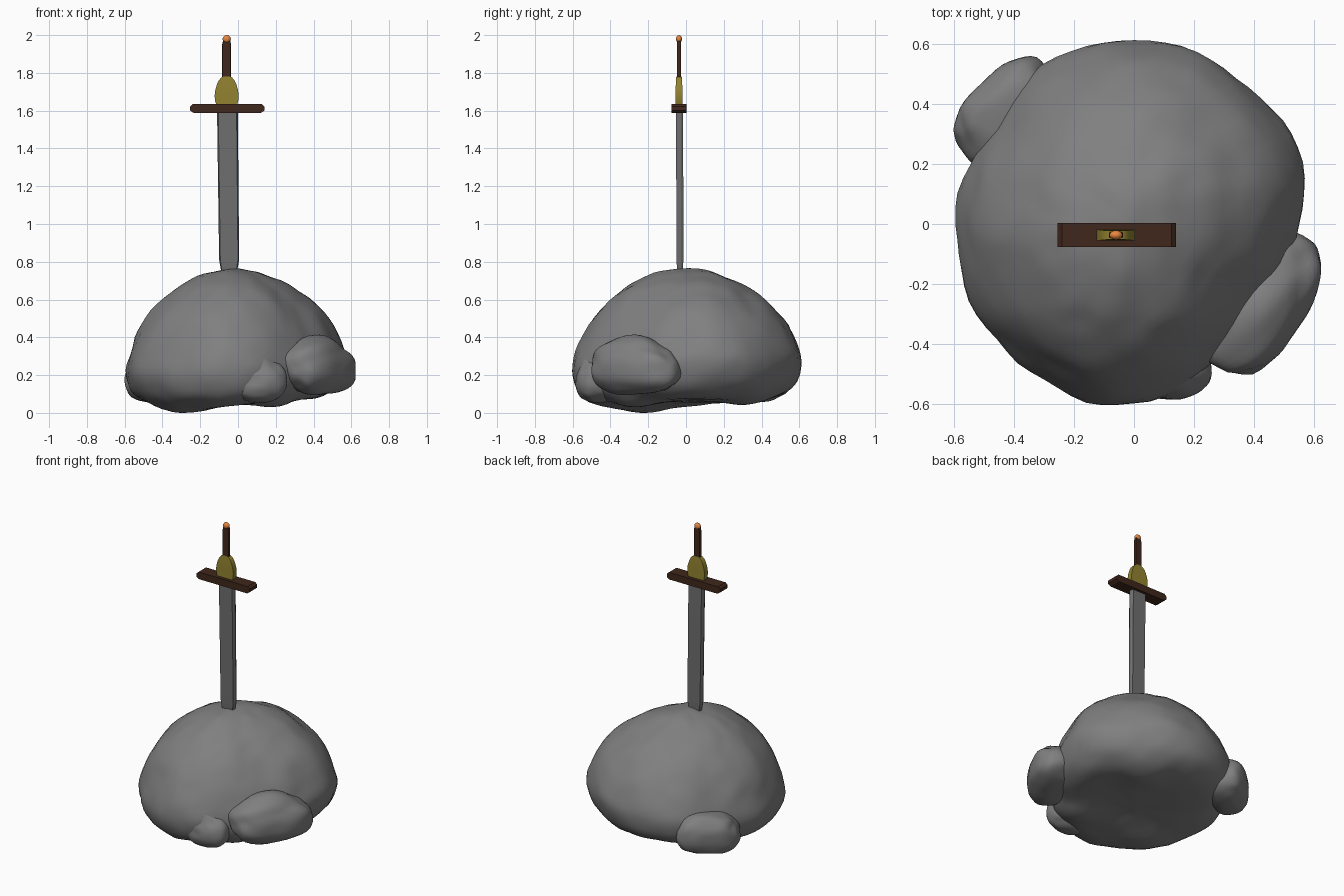
import bpy, bmesh, math
from mathutils import Vector, Matrix, noise

if "Cube" in bpy.data.objects:
    bpy.data.objects.remove(bpy.data.objects["Cube"])

STONE, STEEL = (.215, .215, .215), (.16, .16, .16)
BROWN, GOLD, ORANGE = (.05, .02, .011), (.29, .225, .03), (.8, .24, .05)


def make(name, bm, color, angle=30):
    bmesh.ops.recalc_face_normals(bm, faces=bm.faces)
    me = bpy.data.meshes.new(name)
    bm.to_mesh(me)
    bm.free()
    ob = bpy.data.objects.new(name, me)
    bpy.context.collection.objects.link(ob)
    mat = bpy.data.materials.get(str(color)) or bpy.data.materials.new(str(color))
    mat.diffuse_color = (*color, 1)
    mat.use_nodes = True
    mat.node_tree.nodes["Principled BSDF"].inputs["Base Color"].default_value = mat.diffuse_color
    me.materials.append(mat)
    bpy.ops.object.select_all(action='DESELECT')
    ob.select_set(True)
    bpy.context.view_layer.objects.active = ob
    bpy.ops.object.shade_smooth_by_angle(angle=math.radians(angle))


def loft(rings):
    """Skin a stack of equal-length rings and cap both ends."""
    bm = bmesh.new()
    vs = [[bm.verts.new(p) for p in r] for r in rings]
    n = len(vs[0])
    for a, b in zip(vs, vs[1:]):
        for i in range(n):
            j = (i + 1) % n
            bm.faces.new((a[i], a[j], b[j], b[i]))
    bm.faces.new(vs[0][::-1])
    bm.faces.new(vs[-1])
    return bm


def ring(outline, x, y, z, w, t):
    return [(x + w * u, y + t * v, z) for u, v in outline]


def cubic(a, b, c, d, t):
    return b + 0.5 * t * (c - a + t * (2*a - 5*b + 4*c - d + t * (3*(b - c) + d - a)))


# Main boulder: plan radii every 20 degrees, scaled by a height profile
PLAN = [.555, .595, .60, .605, .613, .617, .607, .567, .58,
        .595, .60, .60, .604, .615, .575, .53, .495, .515]
PROFILE = [(.055, .02), (.055, .3), (.055, .55), (.063, .73), (.095, .87), (.15, .955),
           (.25, 1), (.35, .955), (.45, .875), (.545, .76), (.62, .63), (.68, .49),
           (.735, .28), (.755, .14), (.763, .02)]
# x, y, depth and spread of the low points of the underside
FEET = [(-.28, -.22, .035, .17), (.2, .33, .035, .14), (.2, -.25, .02, .12)]


def plan_radius(a):
    f = a / 20
    i = int(f)
    return cubic(*(PLAN[(i + k) % 18] for k in (-1, 0, 1, 2)), f - i)


rings = []
last = len(PROFILE) - 1
for s in range(last * 3 + 1):
    i = min(s // 3, last - 1)
    pts = [PROFILE[max(0, min(last, i + k))] for k in (-1, 0, 1, 2)]
    z, sc = (cubic(*(p[c] for p in pts), s / 3 - i) for c in (0, 1))
    row = []
    for k in range(72):
        a = math.radians(k * 5)
        r = plan_radius(k * 5) * sc
        p = Vector((r * math.cos(a) - .03 * max(0, z - .35), r * math.sin(a), z))
        low = max(0, min(1, (.2 - z) / .13))
        for fx, fy, depth, spread in FEET:
            p.z -= low * depth * math.exp(-((p.x - fx)**2 + (p.y - fy)**2) / spread**2)
        p.z += .04 * (p.x + p.y) * max(0, min(1, (.7 - z) / .4))   # leans front left
        n = noise.noise(p * 5) * .014 + noise.noise(p * 11) * .007
        p += Vector((p.x, p.y, (p.z - .3) * .7)).normalized() * n
        p.z = max(p.z, 0)
        row.append(p)
    rings.append(row)
make("boulder", loft(rings), STONE, 60)


# Small rocks leaning on the boulder
def rock(name, loc, half, turn, seed, power, bumps=()):
    bm = bmesh.new()
    bmesh.ops.create_icosphere(bm, subdivisions=4, radius=1)
    rot = Matrix.Rotation(math.radians(turn), 3, 'Z')
    for v in bm.verts:
        d = v.co.normalized()
        r = 1 + .08 * noise.noise(d * 1.4 + Vector((seed, 0, 0))) \
              + .04 * noise.noise(d * 2.5 + Vector((0, seed, 0)))
        for direction, amount, sharp in bumps:
            r += amount * math.exp(sharp * (d.dot(Vector(direction).normalized()) - 1))
        p = Vector(math.copysign(abs(c) ** power, c) * h for c, h in zip(d, half))
        v.co = Vector(loc) + rot @ (p * r)
    make(name, bm, STONE, 60)


rock("right_rock", (.43, -.265, .235), (.275, .145, .15), 57, 3.1, .93,
     [((-.15, 0, 1), .2, 6), ((.75, 0, .7), -.12, 6), ((-.8, 0, -.6), -.05, 5),
      ((.3, 0, -1), -.06, 6)])
rock("front_rock", (.105, -.475, .165), (.15, .11, .11), 0, 7.4, .9,
     [((-.2, -.25, 1), .6, 12), ((.7, -.1, .8), .12, 10), ((-1, 0, .6), -.08, 6)])
rock("back_rock", (-.43, .375, .185), (.2, .125, .13), 45, 5.2, .8,
     [((-1, .3, .8), -.12, 6), ((.6, .3, 1), .08, 6)])

# Sword
HEX = [(-1, -.35), (-.88, -1), (.88, -1), (1, -.35), (1, .35), (.88, 1), (-.88, 1), (-1, .35)]
BOX = [(-1, -1), (1, -1), (1, 1), (-1, 1)]
CX, CY = -.06, -.037

make("blade", loft([ring(HEX, *r) for r in [
    (-.046, -.032, .72, .034, .012), (-.047, -.032, .76, .044, .016),
    (-.047, -.032, .81, .053, .018), (-.056, -.034, 1.6, .055, .019)]]), STEEL, 15)

# Crossguard with chamfered ends
make("crossguard", loft([ring(BOX, CX + .003, CY, z, w, .04) for z, w in [
    (1.588, .178), (1.601, .197), (1.622, .197), (1.635, .182)]]), BROWN, 10)

# Flattened bulb above the guard
make("hilt_bulb", loft([ring(BOX, CX, CY, z, w, t) for z, w, t in [
    (1.63, .055, .018), (1.65, .061, .018), (1.68, .064, .018), (1.71, .060, .018),
    (1.74, .051, .017), (1.76, .042, .016), (1.775, .029, .015), (1.782, .015, .014)]]), GOLD)

# Grip and pommel
make("grip", loft([ring(HEX, CX, CY, z, w, .01) for z, w in [
    (1.76, .024), (1.95, .024), (1.97, .019)]]), BROWN, 20)
bm = bmesh.new()
bmesh.ops.create_uvsphere(bm, u_segments=16, v_segments=8, radius=1)
bmesh.ops.scale(bm, vec=(.022, .016, .021), verts=bm.verts)
bmesh.ops.translate(bm, vec=(CX, CY, 1.979), verts=bm.verts)
make("pommel", bm, ORANGE, 40)
